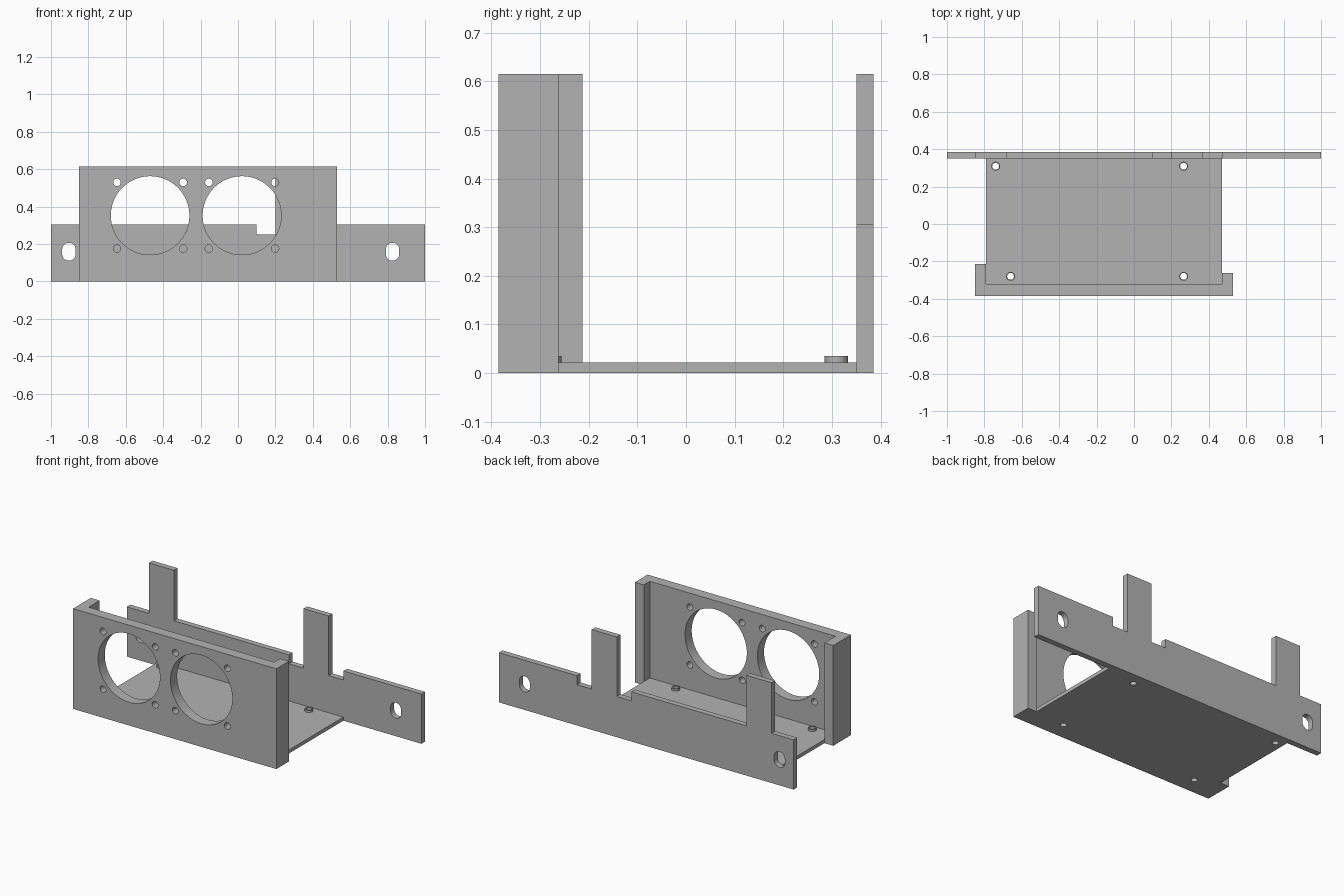
import bpy
import bmesh
from math import cos, sin, pi, radians

cube = bpy.data.objects.get("Cube")
if cube:
    bpy.data.objects.remove(cube, do_unlink=True)

grey = bpy.data.materials.new("plain grey")
grey.use_nodes = True
colour = (0.45, 0.45, 0.45, 1)
grey.diffuse_color = colour
grey.node_tree.nodes["Principled BSDF"].inputs["Base Color"].default_value = colour


def prism(name, outlines, low, high, axis="z"):
    """Extrude closed outlines along z (points are x, y) or along y (points are x, z)."""
    bm = bmesh.new()
    for outline in outlines:
        def ring(d):
            return [bm.verts.new((a, b, d) if axis == "z" else (a, d, b)) for a, b in outline]
        start, end = ring(low), ring(high)
        bm.faces.new(start)
        bm.faces.new(end)
        for i in range(len(start)):
            j = (i + 1) % len(start)
            bm.faces.new((start[i], start[j], end[j], end[i]))
    bmesh.ops.recalc_face_normals(bm, faces=bm.faces)
    mesh = bpy.data.meshes.new(name)
    bm.to_mesh(mesh)
    bm.free()
    mesh.materials.append(grey)
    obj = bpy.data.objects.new(name, mesh)
    bpy.context.collection.objects.link(obj)
    return obj


def slot(x, y, radius, straight=0, steps=32):
    """Circle, or an upright slot when straight is the half length of its sides."""
    points = []
    for i in range(steps):
        a = 2 * pi * (i + 0.5) / steps
        shift = straight if sin(a) > 0 else -straight
        points.append((x + radius * cos(a), y + radius * sin(a) + shift))
    return points


def cut(obj, holes, low, high, axis="z"):
    """Cut through holes, bake the result and shade the bores smoothly."""
    cutter = prism("hole_cutter", holes, low, high, axis)
    cutter.hide_render = True
    mod = obj.modifiers.new("holes", "BOOLEAN")
    mod.operation = "DIFFERENCE"
    mod.solver = "EXACT"
    mod.object = cutter
    bpy.ops.object.select_all(action="DESELECT")
    bpy.context.view_layer.objects.active = obj
    obj.select_set(True)
    bpy.ops.object.modifier_apply(modifier=mod.name)
    bpy.data.objects.remove(cutter, do_unlink=True)
    bpy.ops.object.shade_smooth_by_angle(angle=radians(30))


# Front panel with its two unequal side returns
front = prism("front_panel", [[
    (-0.85, -0.385), (0.53, -0.385), (0.53, -0.262), (0.47, -0.262),
    (0.47, -0.32), (-0.79, -0.32), (-0.79, -0.213), (-0.85, -0.213)]], 0, 0.615)

# Two fan openings, each with four screw holes
fan_z, pitch = 0.352, 0.177
holes = []
for fan_x in (-0.47, 0.021):
    holes.append(slot(fan_x, fan_z, 0.21, steps=96))
    for sx in (-1, 1):
        for sz in (-1, 1):
            holes.append(slot(fan_x + sx * pitch, fan_z + sz * pitch, 0.02))
cut(front, holes, -0.45, -0.29, "y")

# Back panel with upright tabs and a notch around one of them
back = prism("back_panel", [[
    (-1, 0), (1, 0), (1, 0.305), (0.47, 0.305), (0.47, 0.25), (0.37, 0.25),
    (0.37, 0.615), (0.2, 0.615), (0.2, 0.25), (0.1, 0.25), (0.1, 0.305),
    (-0.68, 0.305), (-0.68, 0.615), (-0.85, 0.615), (-0.85, 0.305), (-1, 0.305)]],
    0.35, 0.385, "y")
cut(back, [slot(x, 0.158, 0.036, 0.012) for x in (-0.904, 0.826)], 0.3, 0.45, "y")

# Base plate and hollow mounting standoffs
mounts = [(-0.74, 0.309), (0.265, 0.309), (-0.66, -0.28), (0.265, -0.28)]
base = prism("base_plate", [[(-0.79, -0.32), (0.47, -0.32), (0.47, 0.35), (-0.79, 0.35)]], 0, 0.022)
cut(base, [slot(x, y, 0.018) for x, y in mounts], -0.1, 0.1)

for i, (x, y) in enumerate(mounts):
    standoff = prism("standoff_%d" % (i + 1), [slot(x, y, 0.024)], 0.022, 0.035)
    cut(standoff, [slot(x, y, 0.018)], -0.1, 0.1)
